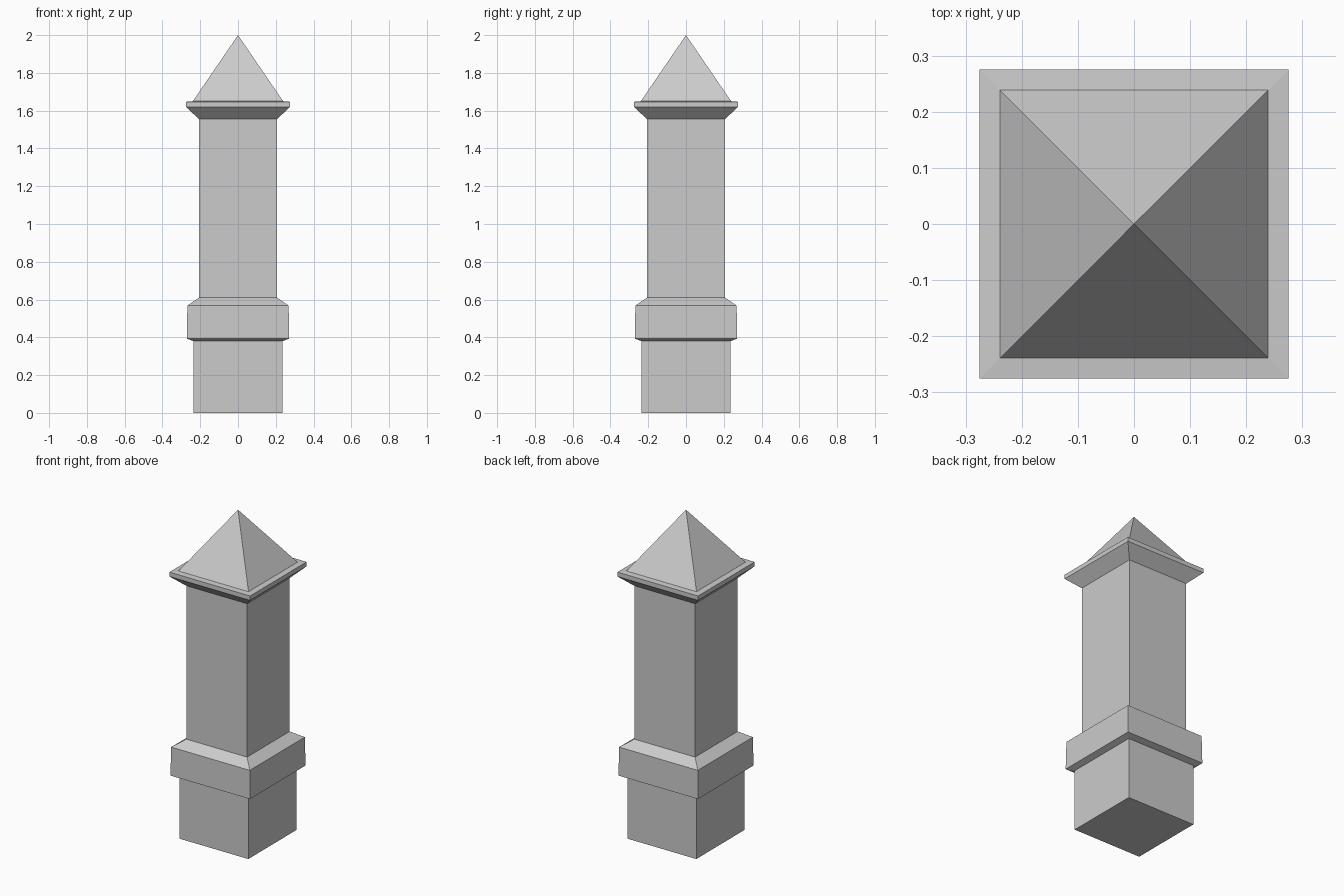
import bpy
import bmesh

cube = bpy.data.objects.get("Cube")
if cube:
    bpy.data.objects.remove(cube, do_unlink=True)

# Single stone colour
stone = bpy.data.materials.new("grey stone")
stone.use_nodes = True
stone.diffuse_color = (0.6, 0.6, 0.6, 1)
stone.node_tree.nodes["Principled BSDF"].inputs["Base Color"].default_value = (0.6, 0.6, 0.6, 1)


def square_stack(name, rings):
    """Loft square rings given as (half width, height); zero width makes a point."""
    bm = bmesh.new()
    loops = []
    for half, z in rings:
        if half == 0:
            loops.append([bm.verts.new((0, 0, z))] * 4)
        else:
            loops.append([bm.verts.new((sx * half, sy * half, z))
                          for sx, sy in ((-1, -1), (1, -1), (1, 1), (-1, 1))])
    for low, high in zip(loops, loops[1:]):
        for i in range(4):
            j = (i + 1) % 4
            corners = [low[i], low[j], high[j], high[i]]
            bm.faces.new(list(dict.fromkeys(corners)))
    bm.faces.new(loops[0][::-1])
    if rings[-1][0] > 0:
        bm.faces.new(loops[-1])
    bmesh.ops.recalc_face_normals(bm, faces=bm.faces)
    mesh = bpy.data.meshes.new(name)
    bm.to_mesh(mesh)
    bm.free()
    mesh.materials.append(stone)
    obj = bpy.data.objects.new(name, mesh)
    bpy.context.collection.objects.link(obj)
    return obj


# Plinth, sloped band, shaft, flared cornice and pyramid cap
square_stack("plinth", [(0.235, 0), (0.235, 0.385)])
square_stack("base_band", [(0.235, 0.38), (0.271, 0.393), (0.268, 0.568), (0.207, 0.61)])
square_stack("shaft", [(0.207, 0.6), (0.207, 1.56)])
square_stack("cornice", [(0.207, 1.555), (0.275, 1.62), (0.275, 1.647), (0.239, 1.65)])
square_stack("pyramid_cap", [(0.239, 1.65), (0, 2)])
